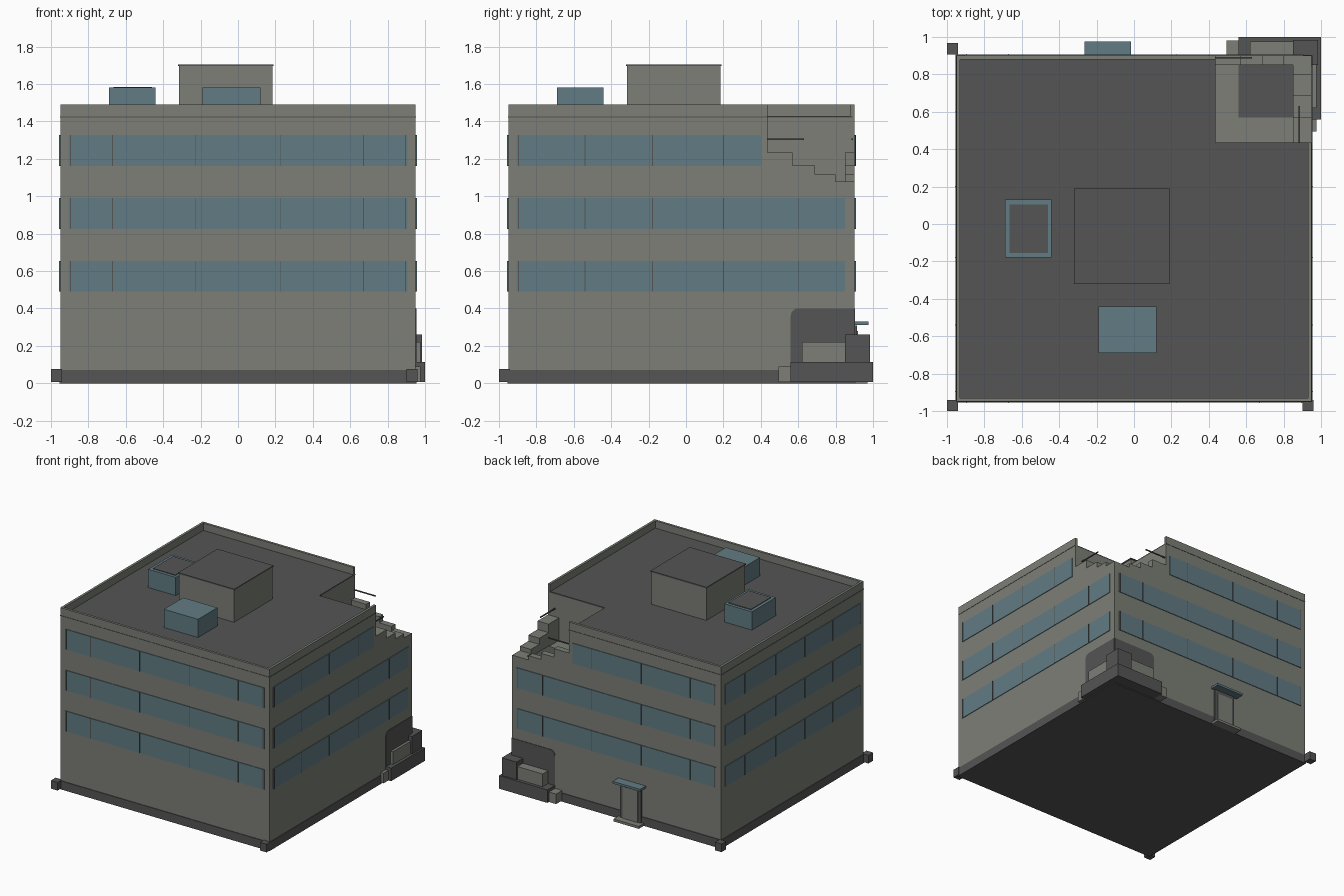
import bpy, bmesh, math

cube = bpy.data.objects.get("Cube")
if cube:
    bpy.data.objects.remove(cube, do_unlink=True)


def material(name, rgb):
    m = bpy.data.materials.new(name)
    m.use_nodes = True
    m.diffuse_color = (*rgb, 1)
    m.node_tree.nodes["Principled BSDF"].inputs["Base Color"].default_value = (*rgb, 1)
    return m


WALL = material("concrete grey", (0.2, 0.21, 0.18))
DARK = material("dark grey", (0.09, 0.09, 0.09))
GLASS = material("blue grey glass", (0.12, 0.2, 0.23))


def finish(name, bm, mat):
    bmesh.ops.recalc_face_normals(bm, faces=bm.faces)
    me = bpy.data.meshes.new(name)
    bm.to_mesh(me)
    bm.free()
    me.materials.append(mat)
    ob = bpy.data.objects.new(name, me)
    bpy.context.collection.objects.link(ob)
    return ob


def box(name, x, y, z, mat):
    """Box from three (low, high) ranges."""
    bm = bmesh.new()
    bmesh.ops.create_cube(bm, size=1)
    for v in bm.verts:
        v.co = [r[0] + (c + 0.5) * (r[1] - r[0]) for c, r in zip(v.co, (x, y, z))]
    return finish(name, bm, mat)


def prism(name, points, offset, mat):
    """Extrude a planar outline of 3D points along an offset."""
    bm = bmesh.new()
    face = bm.faces.new([bm.verts.new(p) for p in points])
    new = bmesh.ops.extrude_face_region(bm, geom=[face])["geom"]
    bmesh.ops.translate(bm, vec=offset, verts=[v for v in new if isinstance(v, bmesh.types.BMVert)])
    return finish(name, bm, mat)


X0, X1, Y0, Y1 = -0.95, 0.95, -0.95, 0.9
CUT, ROOF, TOP, FLOOR = 0.435, 1.43, 1.49, 1.05

# Main body, with the broken corner left out of the top storey
box("lower_body", (X0, X1), (Y0, Y1), (0.02, FLOOR), WALL)
outline = [(X0, Y0), (X1, Y0), (X1, CUT), (CUT, CUT), (CUT, Y1), (X0, Y1)]
prism("upper_body", [(x, y, FLOOR) for x, y in outline], (0, 0, ROOF - 0.01 - FLOOR), WALL)
inner = [(X0 + 0.01, Y0 + 0.01), (X1 - 0.01, Y0 + 0.01), (X1 - 0.01, CUT),
         (CUT, CUT), (CUT, Y1 - 0.01), (X0 + 0.01, Y1 - 0.01)]
prism("roof", [(x, y, ROOF - 0.01) for x, y in inner], (0, 0, 0.01), DARK)

# Parapets
P, low = 0.02, ROOF - 0.01
box("parapet_front", (X0, X1), (Y0, Y0 + P), (low, TOP), WALL)
box("parapet_left", (X1 - P, X1), (Y0 + P, CUT), (low, TOP), WALL)
box("parapet_right", (X0, X0 + P), (Y0 + P, Y1), (low, TOP), WALL)
box("parapet_back", (X0 + P, CUT), (Y1 - P, Y1), (low, TOP), WALL)

# Broken corner: stepped wall remains, dark floor, bent bars
levels = [(CUT, 0.57, 1.235), (0.57, 0.69, 1.165), (0.69, 0.8, 1.115), (0.8, 0.9, 1.08)]
for i, (a, b, h) in enumerate(levels):
    box(f"broken_wall_left_{i}", (0.85, X1), (a, b), (FLOOR, h), WALL)
    box(f"broken_wall_back_{i}", (a, b), (0.85, Y1), (FLOOR, h), WALL)
box("broken_corner_end", (0.9, X1), (0.85, Y1), (FLOOR, 1.08), WALL)
box("broken_floor", (0.56, 0.85), (0.57, 0.85), (FLOOR, FLOOR + 0.006), DARK)
box("broken_bar_left", (0.88, 0.888), (CUT, 0.63), (1.3, 1.308), DARK)
box("broken_bar_back", (CUT, 0.63), (0.885, 0.893), (1.3, 1.308), DARK)

# Window bands and their thin mullions
T, M = 0.005, 0.008
x_bars = [-0.895, -0.67, -0.226, 0.226, 0.67, 0.895]
y_bars = [-0.895, -0.54, -0.18, 0.2, 0.6]
for row, z0 in enumerate((0.49, 0.825, 1.162)):
    z = (z0, z0 + 0.165)
    broken = row == 2
    bands = [("front", "x", 0.905, (Y0 - T, Y0 + T), (Y0 - M, Y0)),
             ("back", "x", 0.4 if broken else 0.905, (Y1 - T, Y1 + T), (Y1, Y1 + M)),
             ("left", "y", 0.4 if broken else 0.85, (X1 - T, X1 + T), (X1, X1 + M)),
             ("right", "y", 0.85, (X0 - T, X0 + T), (X0 - M, X0))]
    for side, axis, end, depth, fin in bands:
        span = (-0.905, end)
        name = f"window_{side}_{row}"
        if axis == "x":
            box(name, span, depth, z, GLASS)
        else:
            box(name, depth, span, z, GLASS)
        for k, c in enumerate(x_bars if axis == "x" else y_bars):
            if c < end:
                w = (c - 0.0025, c + 0.0025)
                pos = (w, fin) if axis == "x" else (fin, w)
                box(f"mullion_{side}_{row}_{k}", *pos, z, DARK)

# Thin joint under the parapet
for name, x, y in [("front", (X0, X1), (Y0 - 0.002, Y0)),
                   ("left", (X1, X1 + 0.002), (Y0, CUT)),
                   ("right", (X0 - 0.002, X0), (Y0, Y1)),
                   ("back", (X0, CUT), (Y1, Y1 + 0.002))]:
    box("joint_" + name, x, y, (1.422, 1.427), DARK)

# Plinth and corner blocks
box("plinth", (X0 - T, X1 + T), (Y0 - T, Y1 + T), (0, 0.07), DARK)
for name, x, y in [("front_right", -1, -1), ("front_left", 0.9, -1), ("back_right", -1, 0.907)]:
    box("corner_block_" + name, (x, x + 0.06), (y, y + 0.06), (0.008, 0.075), DARK)

# Roof house and skylights
box("roof_house", (-0.315, 0.185), (-0.315, 0.185), (ROOF, 1.695), WALL)
box("roof_house_cap", (-0.32, 0.19), (-0.32, 0.19), (1.695, 1.705), DARK)
box("skylight_front", (-0.19, 0.12), (-0.69, -0.44), (ROOF, 1.58), GLASS)
box("skylight_side", (-0.69, -0.44), (-0.18, 0.13), (ROOF, 1.58), GLASS)
box("skylight_side_lid", (-0.665, -0.46), (-0.155, 0.105), (1.579, 1.585), DARK)

# Corner feature: base, dark rounded wall plates, stacked blocks
box("corner_base", (0.56, 1), (0.56, 1), (0.008, 0.115), DARK)
R = 0.04
profile = [(0.9, 0.115), (0.56, 0.115)]
for i in range(7):
    a = math.pi - i * math.pi / 12
    profile.append((0.56 + R + R * math.cos(a), 0.4 - R + R * math.sin(a)))
profile.append((0.9, 0.4))
prism("corner_plate_left", [(X1, u, v) for u, v in profile], (0.004, 0, 0), DARK)
prism("corner_plate_back", [(u + 0.05 if u == 0.9 else u, Y1, v) for u, v in profile],
      (0, 0.004, 0), DARK)
box("corner_pillar", (0.85, 0.985), (0.85, 0.985), (0.115, 0.26), DARK)
box("corner_bench_left", (0.9, 0.975), (0.62, 0.85), (0.115, 0.22), WALL)
box("corner_bench_back", (0.62, 0.85), (0.85, 0.975), (0.115, 0.22), WALL)
box("side_step_left", (0.9, 0.975), (0.495, 0.56), (0.008, 0.09), WALL)
box("side_step_back", (0.495, 0.56), (0.85, 0.98), (0.008, 0.09), WALL)

# Back door with canopy and step
box("door_frame", (-0.23, -0.04), (Y1 - 0.01, Y1 + 0.015), (0.01, 0.31), DARK)
box("door_panel", (-0.205, -0.065), (Y1, Y1 + 0.02), (0.02, 0.28), WALL)
box("door_canopy", (-0.265, -0.015), (Y1, 0.975), (0.312, 0.33), GLASS)
box("door_step", (-0.25, -0.02), (Y1, 0.97), (0, 0.02), WALL)
